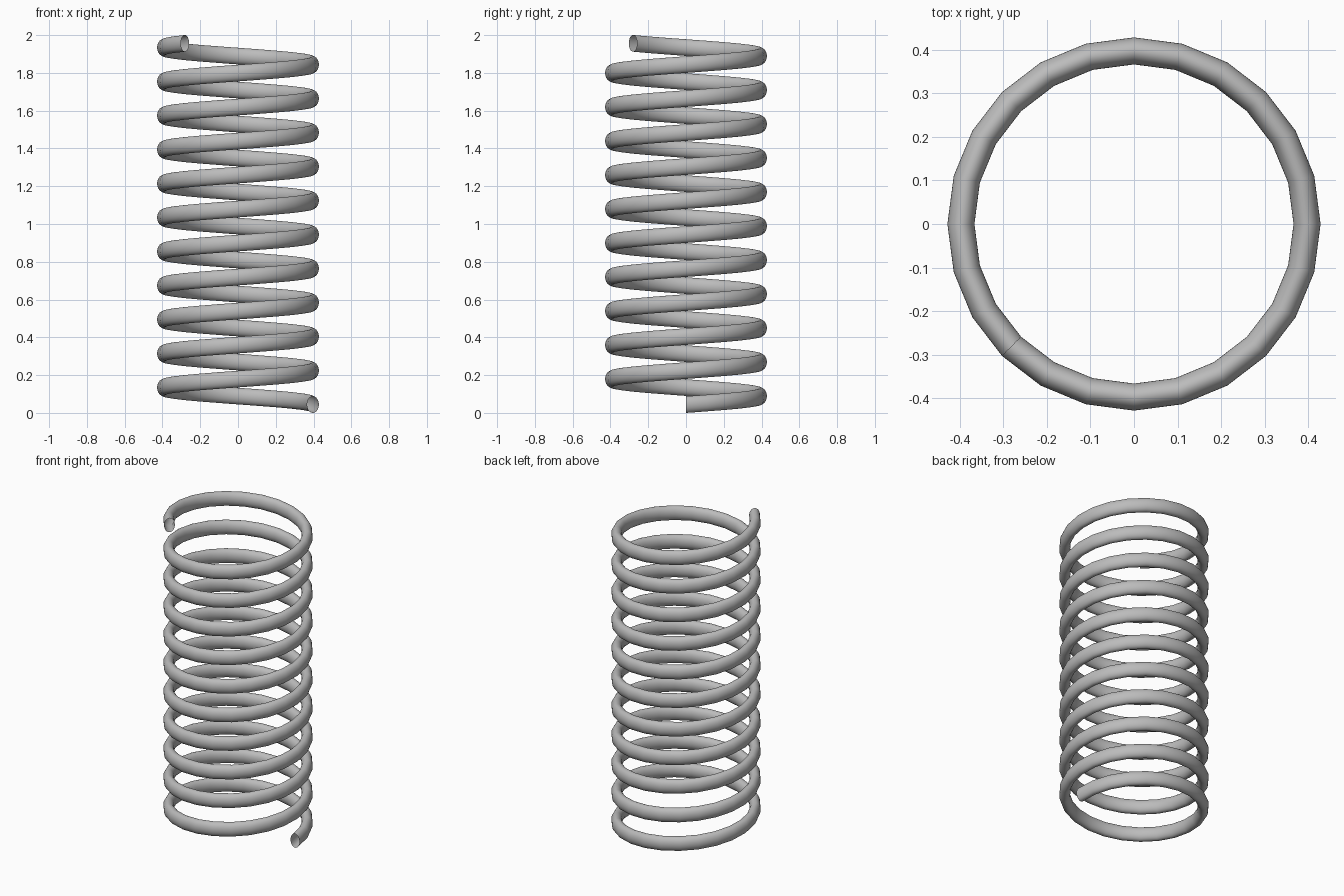
import bpy
import bmesh
from math import sin, cos, tau

cube = bpy.data.objects.get("Cube")
if cube:
    bpy.data.objects.remove(cube)

RADIUS, PITCH = 0.397, 0.18
WIRE_WIDTH, WIRE_HEIGHT = 0.031, 0.044   # half sizes of the oval wire
STEPS_PER_TURN, SIDES = 24, 32
STEPS = 255                              # ten turns and five eighths

steel = bpy.data.materials.new("grey steel")
steel.use_nodes = True
colour = (0.5, 0.5, 0.5, 1)
steel.diffuse_color = colour
steel.node_tree.nodes["Principled BSDF"].inputs["Base Color"].default_value = colour


def wire_ring(bm, step):
    """Upright oval section of the wire at one step of the helix."""
    turn = step / STEPS_PER_TURN
    ring = []
    for i in range(SIDES):
        a = tau * i / SIDES
        r = RADIUS + WIRE_WIDTH * cos(a)
        z = WIRE_HEIGHT * (1 + sin(a)) + PITCH * turn
        ring.append(bm.verts.new((r * cos(tau * turn), r * sin(tau * turn), z)))
    return ring


# Coil: sweep the oval along the helix, leaving the wire ends open
bm = bmesh.new()
rings = [wire_ring(bm, s) for s in range(STEPS + 1)]
for low, high in zip(rings, rings[1:]):
    for i in range(SIDES):
        j = (i + 1) % SIDES
        bm.faces.new((low[i], high[i], high[j], low[j]))
bmesh.ops.recalc_face_normals(bm, faces=bm.faces)
for face in bm.faces:
    face.smooth = True

mesh = bpy.data.meshes.new("spring_coil")
bm.to_mesh(mesh)
bm.free()
mesh.materials.append(steel)
coil = bpy.data.objects.new("spring_coil", mesh)
bpy.context.collection.objects.link(coil)
